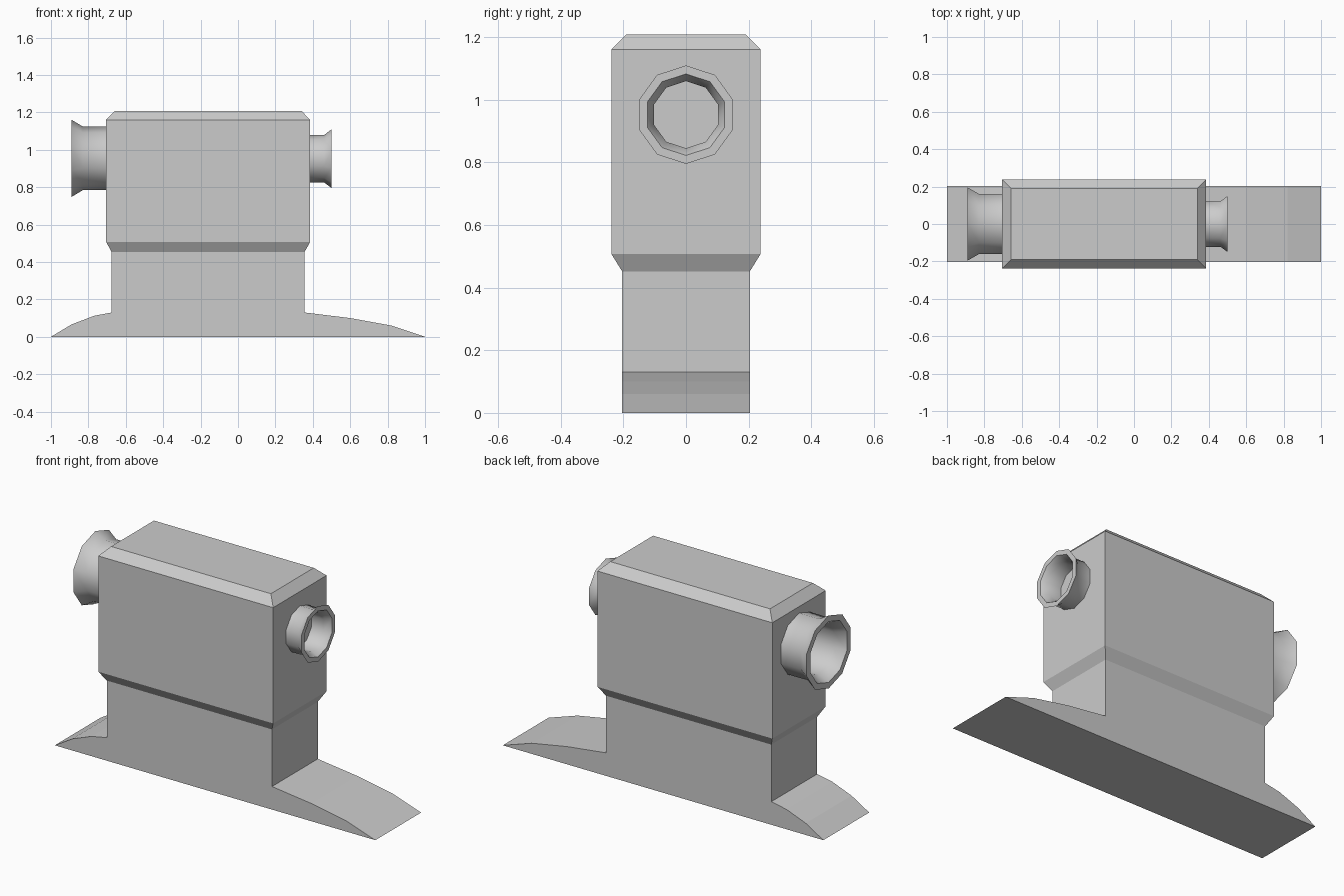
import bpy, bmesh, math

if "Cube" in bpy.data.objects:
    bpy.data.objects.remove(bpy.data.objects["Cube"])


def finish(bm, name):
    bmesh.ops.recalc_face_normals(bm, faces=bm.faces)
    me = bpy.data.meshes.new(name)
    bm.to_mesh(me)
    bm.free()
    ob = bpy.data.objects.new(name, me)
    bpy.context.scene.collection.objects.link(ob)
    return ob


def bridge(bm, a, b):
    n = len(a)
    for i in range(n):
        j = (i + 1) % n
        bm.faces.new((a[i], a[j], b[j], b[i]))


# Curved foot and neck share one side profile (x, z); housing is lofted on top
def make_body():
    bm = bmesh.new()
    w = 0.204
    profile = [(-1, 0), (1, 0), (0.82, 0.06), (0.6, 0.10), (0.355, 0.13),
               (0.355, 0.452), (-0.675, 0.452), (-0.675, 0.13),
               (-0.77, 0.112), (-0.89, 0.066)]
    front = [bm.verts.new((x, -w, z)) for x, z in profile]
    back = [bm.verts.new((x, w, z)) for x, z in profile]
    bm.faces.new(front)
    bm.faces.new(back)
    n = len(profile)
    for i in range(n):
        if i != 5:  # neck top stays open for the housing
            j = (i + 1) % n
            bm.faces.new((front[i], front[j], back[j], back[i]))
    # Housing levels: left x, right x, half depth, z
    ring = [front[6], front[5], back[5], back[6]]
    for x0, x1, d, z in [(-0.705, 0.386, 0.238, 0.507),
                         (-0.705, 0.386, 0.238, 1.16),
                         (-0.658, 0.339, 0.191, 1.208)]:
        new = [bm.verts.new(p) for p in
               [(x0, -d, z), (x1, -d, z), (x1, d, z), (x0, d, z)]]
        bridge(bm, ring, new)
        ring = new
    bm.faces.new(ring)
    return finish(bm, "housing_and_foot")


# Hollow flared pipe: ten-sided revolve of an (x, radius) section
def make_port(name, section, z, sides=10):
    bm = bmesh.new()
    rings = []
    for x, r in section:
        ring = []
        for k in range(sides):
            a = 2 * math.pi * k / sides
            ring.append(bm.verts.new((x, r * math.sin(a), z + r * math.cos(a))))
        rings.append(ring)
    for a, b in zip(rings, rings[1:] + rings[:1]):
        bridge(bm, a, b)
    ob = finish(bm, name)
    bpy.ops.object.select_all(action='DESELECT')
    ob.select_set(True)
    bpy.context.view_layer.objects.active = ob
    bpy.ops.object.shade_smooth_by_angle(angle=math.radians(50))
    return ob


make_body()
make_port("small_port", [(0.38, 0.128), (0.462, 0.128), (0.50, 0.157),
                         (0.50, 0.130), (0.462, 0.107), (0.38, 0.107)], 0.952)
make_port("large_port", [(-0.70, 0.170), (-0.83, 0.170), (-0.89, 0.206),
                         (-0.89, 0.172), (-0.83, 0.142), (-0.70, 0.142)], 0.954)
